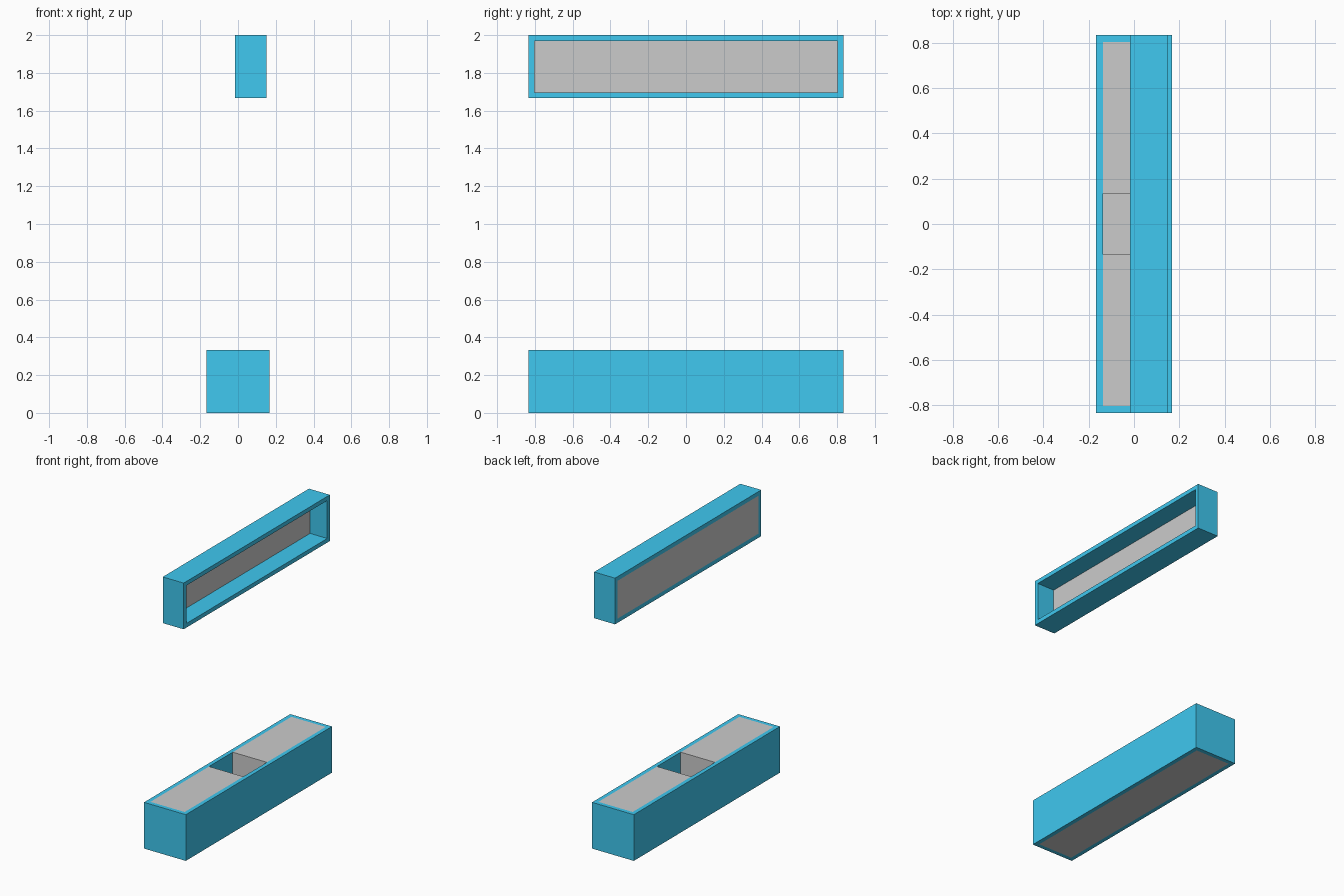
import bpy
import bmesh
from mathutils import Matrix

if "Cube" in bpy.data.objects:
    bpy.data.objects.remove(bpy.data.objects["Cube"])

WALL = 0.03          # wall and panel thickness
HALF = 1 / 6         # half of the square section
LEN = 5 / 6          # half length along y

blue = bpy.data.materials.new("blue")
blue.diffuse_color = (0.05, 0.58, 0.87, 1)
blue.use_nodes = True
blue.node_tree.nodes["Principled BSDF"].inputs["Base Color"].default_value = blue.diffuse_color


def add_object(name, bm, material=None):
    bmesh.ops.recalc_face_normals(bm, faces=bm.faces)
    mesh = bpy.data.meshes.new(name)
    bm.to_mesh(mesh)
    bm.free()
    if material:
        mesh.materials.append(material)
    obj = bpy.data.objects.new(name, mesh)
    bpy.context.collection.objects.link(obj)
    return obj


def box(name, lo, hi):
    bm = bmesh.new()
    size = [b - a for a, b in zip(lo, hi)]
    mid = [(a + b) / 2 for a, b in zip(lo, hi)]
    bmesh.ops.create_cube(bm, size=1, matrix=Matrix.Translation(mid) @ Matrix.Diagonal((*size, 1)))
    return add_object(name, bm)


def frame(name, half_u, half_v, depth, place):
    """Four-sided open frame, extruded along its local z and then placed."""
    bm = bmesh.new()
    corners = ((-1, -1), (1, -1), (1, 1), (-1, 1))
    rings = []
    for inset, z in ((0, 0), (0, depth), (WALL, depth), (WALL, 0)):
        rings.append([bm.verts.new(place((su * (half_u - inset), sv * (half_v - inset), z)))
                      for su, sv in corners])
    for r in range(4):
        a, b = rings[r], rings[(r + 1) % 4]
        for i in range(4):
            j = (i + 1) % 4
            bm.faces.new((a[i], a[j], b[j], b[i]))
    return add_object(name, bm, blue)


# Lower trough: blue walls, grey floor, two grey blocks leaving a square well
frame("trough_walls", HALF, LEN, 2 * HALF, lambda p: p)
IN_X, IN_Y = HALF - WALL, LEN - WALL
box("trough_floor", (-IN_X, -IN_Y, 0), (IN_X, IN_Y, WALL))
for label, side in (("front", -1), ("back", 1)):
    y0, y1 = sorted((side * 0.135, side * IN_Y))
    box(label + "_block", (-IN_X, y0, WALL), (IN_X, y1, 2 * HALF))

# Upper tray standing on edge: blue rim open to the right, grey back panel
TRAY_X, TRAY_Z = -0.017, 2 - HALF
frame("tray_rim", LEN, HALF, HALF, lambda p: (TRAY_X + p[2], p[0], TRAY_Z + p[1]))
box("tray_panel", (TRAY_X, -IN_Y, TRAY_Z - IN_X), (TRAY_X + WALL, IN_Y, TRAY_Z + IN_X))
